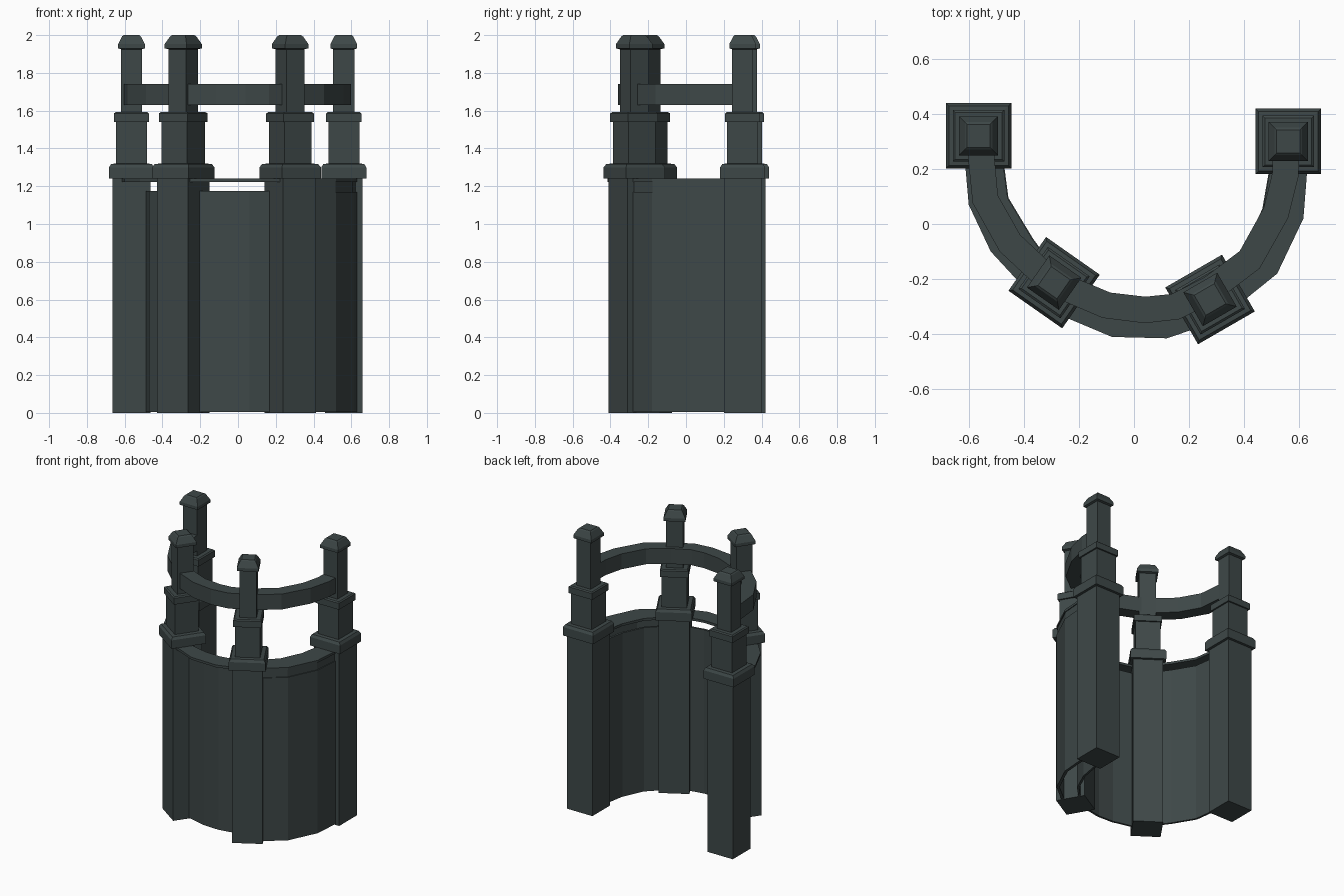
import bpy, bmesh, math
from mathutils import Matrix, Vector

if "Cube" in bpy.data.objects:
    bpy.data.objects.remove(bpy.data.objects["Cube"])

slate = bpy.data.materials.new("dark slate")
slate.diffuse_color = (0.048, 0.064, 0.064, 1)
slate.use_nodes = True
slate.node_tree.nodes["Principled BSDF"].inputs["Base Color"].default_value = slate.diffuse_color


def finish(bm, name):
    bmesh.ops.recalc_face_normals(bm, faces=bm.faces)
    me = bpy.data.meshes.new(name)
    bm.to_mesh(me)
    bm.free()
    me.materials.append(slate)
    ob = bpy.data.objects.new(name, me)
    bpy.context.collection.objects.link(ob)
    return ob


def square_stack(name, x, y, deg, profile):
    """Square section lofted through (half width, z) levels."""
    bm = bmesh.new()
    rot = Matrix.Rotation(math.radians(deg), 3, 'Z')
    rings = []
    for h, z in profile:
        rings.append([bm.verts.new(rot @ Vector((sx * h, sy * h, z)) + Vector((x, y, 0)))
                      for sx, sy in ((-1, -1), (1, -1), (1, 1), (-1, 1))])
    for a, b in zip(rings, rings[1:]):
        for i in range(4):
            j = (i + 1) % 4
            bm.faces.new((a[i], a[j], b[j], b[i]))
    bm.faces.new(rings[0])
    bm.faces.new(rings[-1])
    return finish(bm, name)


def band(name, outer, inner, z0, z1):
    """Curved solid between two plan polylines."""
    bm = bmesh.new()
    rings = []
    for o, i in zip(outer, inner):
        rings.append([bm.verts.new((p[0], p[1], z))
                      for p, z in ((o, z0), (o, z1), (i, z1), (i, z0))])
    for a, b in zip(rings, rings[1:]):
        for i in range(4):
            j = (i + 1) % 4
            bm.faces.new((a[i], a[j], b[j], b[i]))
    bm.faces.new(rings[0])
    bm.faces.new(rings[-1])
    return finish(bm, name)


def offset(path, d):
    """Shift a plan polyline sideways (positive = left of travel)."""
    out = []
    for k, p in enumerate(path):
        a = Vector(path[max(k - 1, 0)])
        b = Vector(path[min(k + 1, len(path) - 1)])
        t = (b - a).normalized()
        out.append((p[0] - t.y * d, p[1] + t.x * d))
    return out


# four stepped posts with capped tops
post_profile = [(0.1, 0), (0.1, 1.24), (0.119, 1.24), (0.119, 1.3), (0.108, 1.318),
                (0.082, 1.32), (0.082, 1.54), (0.093, 1.54), (0.093, 1.585), (0.085, 1.592),
                (0.056, 1.592), (0.056, 1.925), (0.071, 1.93), (0.071, 1.952),
                (0.05, 1.993), (0.042, 2.0)]
for k, (x, y, deg) in enumerate([(-0.564, 0.32, 0), (-0.29, -0.213, -35),
                                 (0.276, -0.274, 30), (0.56, 0.30, 0)]):
    square_stack("post_%d" % (k + 1), x, y, deg, post_profile)

# inner curved wall
inner = [(-.49, .24), (-.47, .09), (-.38, -.06), (-.3, -.17), (-.2, -.265), (-.06, -.30),
         (.06, -.305), (.165, -.285), (.3, -.21), (.41, -.10), (.48, .05), (.51, .22)]
outer = [(-.615, .24), (-.6, .07), (-.52, -.10), (-.40, -.23), (-.27, -.33), (-.08, -.41),
         (.12, -.415), (.28, -.36), (.396, -.28), (.52, -.18), (.615, .02), (.63, .21)]
band("inner_wall", inner, offset(inner, 0.015), 0.005, 1.175)

# thin coping across the wall tops
band("coping", outer, offset(inner, 0.012), 1.223, 1.24)

# outer wall panel on the right side, with a small trim line
right = outer[7:]
band("outer_panel", offset(right, 0.006), offset(right, 0.02), 0.005, 1.238)
band("outer_panel_trim", right, offset(right, 0.02), 0.005, 1.17)

# hand rail
rail = [(-.56, .3), (-.54, .09), (-.45, -.07), (-.30, -.21), (-.1, -.295), (.04, -.312),
        (.15, -.30), (.28, -.235), (.42, -.13), (.515, .04), (.55, .18), (.553, .3)]
band("hand_rail", offset(rail, -0.048), offset(rail, 0.048), 1.63, 1.74)
